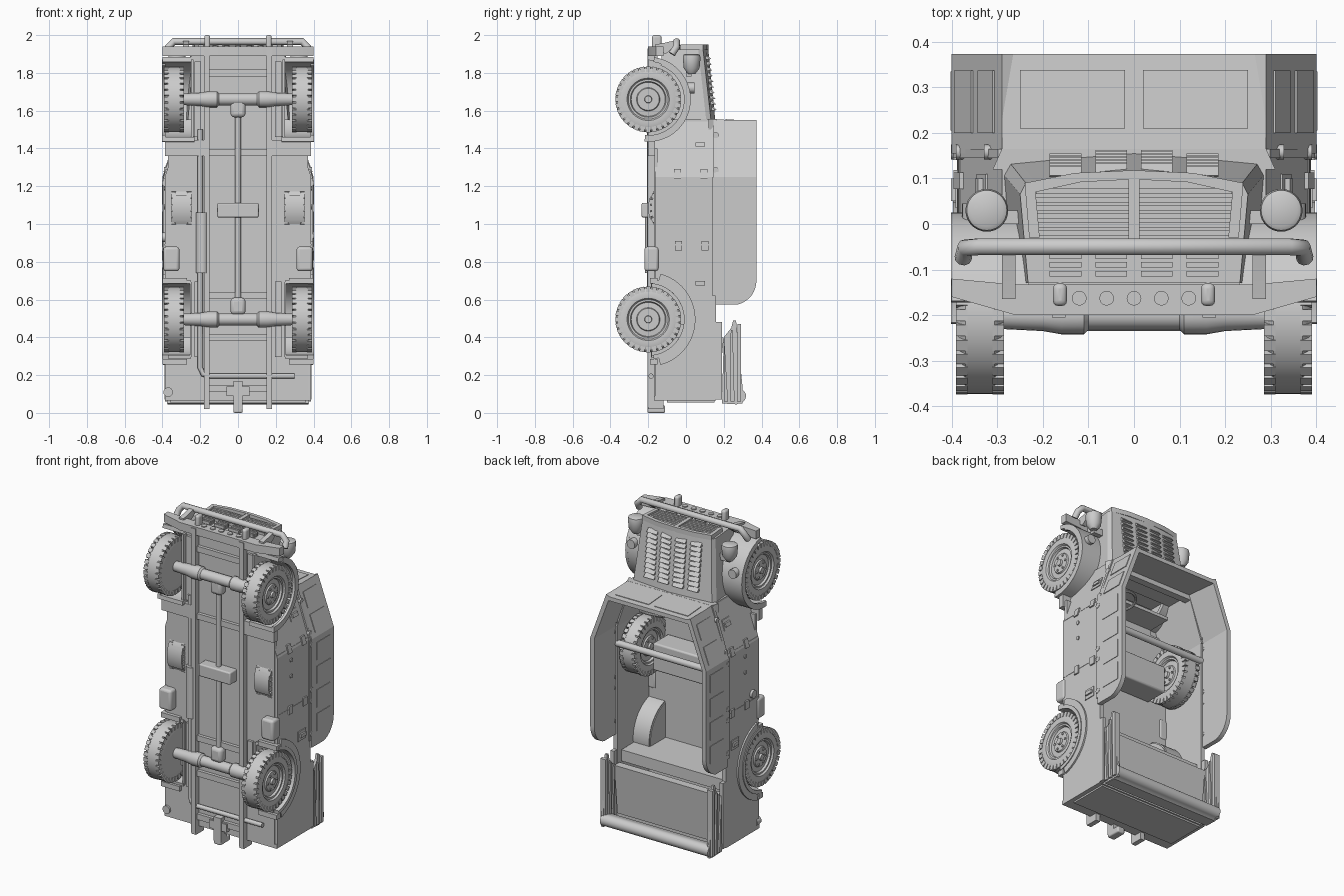
import bpy, bmesh
from math import sin, cos, pi, radians
from mathutils import Vector, Matrix

cube = bpy.data.objects.get("Cube")
if cube:
    bpy.data.objects.remove(cube, do_unlink=True)

paint = bpy.data.materials.new("plain_grey")
paint.use_nodes = True
GREY = (0.6, 0.6, 0.6, 1)
paint.diffuse_color = GREY
paint.node_tree.nodes["Principled BSDF"].inputs["Base Color"].default_value = GREY


def finish(name, bm):
    bmesh.ops.recalc_face_normals(bm, faces=bm.faces)
    me = bpy.data.meshes.new(name)
    bm.to_mesh(me)
    bm.free()
    me.materials.append(paint)
    ob = bpy.data.objects.new(name, me)
    bpy.context.scene.collection.objects.link(ob)
    return ob


def loft(name, rings):
    """Skin closed rings of 3D points and cap both ends."""
    bm = bmesh.new()
    vs = [[bm.verts.new(p) for p in ring] for ring in rings]
    n = len(vs[0])
    for a, b in zip(vs, vs[1:]):
        for i in range(n):
            bm.faces.new((a[i], a[(i + 1) % n], b[(i + 1) % n], b[i]))
    bm.faces.new(vs[0])
    bm.faces.new(vs[-1])
    return finish(name, bm)


def prism_x(name, pts, x0, x1):
    return loft(name, [[(x, y, z) for y, z in pts] for x in (x0, x1)])


def prism_z(name, pts, z0, z1):
    return loft(name, [[(x, y, z) for x, y in pts] for z in (z0, z1)])


def taper(z):
    """How far the body side has moved inwards at this height."""
    return max(0, z - 1.25) * .33


def side_plate(name, s, pts, x0, x1):
    """Plate on the body side that follows its taper."""
    return loft(name, [[(s * (x - taper(z)), y, z) for y, z in pts] for x in (x0, x1)])


def rect(y0, y1, z0, z1):
    return [(y0, z0), (y1, z0), (y1, z1), (y0, z1)]


def box(name, x0, x1, y0, y1, z0, z1, bevel=0):
    ob = prism_x(name, rect(y0, y1, z0, z1), x0, x1)
    if bevel:
        m = ob.modifiers.new("bevel", 'BEVEL')
        m.width, m.segments = bevel, 3


def lathe(name, profile, origin, axis, n=32):
    """Revolve (distance along axis, radius) pairs."""
    rot = Vector((0, 0, 1)).rotation_difference(Vector(axis)).to_matrix()
    rings = [[rot @ Vector((r * cos(2 * pi * i / n), r * sin(2 * pi * i / n), d)) + Vector(origin)
              for i in range(n)] for d, r in profile]
    return loft(name, rings)


def rod(name, a, b, r, n=16):
    a, b = Vector(a), Vector(b)
    return lathe(name, [(0, r), ((b - a).length, r)], a, (b - a).normalized(), n)


def pipe(name, pts, r):
    cu = bpy.data.curves.new(name, 'CURVE')
    cu.dimensions, cu.bevel_depth, cu.bevel_resolution, cu.use_fill_caps = '3D', r, 3, True
    sp = cu.splines.new('POLY')
    sp.points.add(len(pts) - 1)
    for p, co in zip(sp.points, pts):
        p.co = (*co, 1)
    cu.materials.append(paint)
    bpy.context.scene.collection.objects.link(bpy.data.objects.new(name, cu))


def arc(cz, r, a0, a1, n=24, cy=-0.2):
    """Arc in the yz plane, angle measured from +y towards +z, degrees."""
    return [(cy + r * cos(radians(a0 + (a1 - a0) * i / n)),
             cz + r * sin(radians(a0 + (a1 - a0) * i / n))) for i in range(n + 1)]


def band(name, cz, r0, r1, a0, a1, x0, x1):
    prism_x(name, arc(cz, r0, a0, a1) + arc(cz, r1, a1, a0), x0, x1)


FRONT, REAR = 1.66, 0.495


# Wheel with shoulder tread blocks, rim rings and bolts
def wheel(name, x, y, z, s):
    lathe(name + "_tyre", [(-.05, .1), (-.052, .142), (-.044, .162), (-.032, .173), (.032, .173), (.044, .162),
                           (.052, .142), (.05, .112), (.04, .105), (.04, .095), (.028, .09), (.03, .062),
                           (.038, .058), (.038, .02), (.05, .018), (.05, .008)], (x, y, z), (s, 0, 0), 48)
    bm = bmesh.new()
    for i in range(32):
        for side in (-1, 1):
            m = Matrix.Rotation(2 * pi * i / 32, 4, 'X') @ Matrix.Translation((side * .04, 0, .16))
            bmesh.ops.create_cube(bm, size=1, matrix=m @ Matrix.Diagonal((.025, .025, .029, 1)))
    finish(name + "_tread", bm).location = (x, y, z)
    for i in range(6):
        a = i * pi / 3
        c = (x + s * .03, y + .045 * cos(a), z + .045 * sin(a))
        lathe(name + "_bolt", [(0, .007), (.014, .007)], c, (s, 0, 0), 8)


# Parts found on both sides
lower_wall = [(-.165, .07), (.16, .07), (.16, 1.25), (-.165, 1.25)] + arc(REAR, .205, 80, -80)
upper_wall = [(-.165, 1.25), (.16, 1.25), (.16, 1.55)] + arc(FRONT, .222, -31, -80) + [(-.165, 1.44)]
for s in (-1, 1):
    side = "left" if s > 0 else "right"
    for cz, end in ((FRONT, "front"), (REAR, "rear")):
        wheel(f"{side}_{end}_wheel", s * .338, -.2, cz, s)
        lathe(f"{side}_{end}_axle", [(0, .032), (.1, .032), (.11, .042), (.16, .042), (.2, .035), (.3, .03)],
              (0, -.2, cz), (s, 0, 0), 20)
    wheel(side + "_spare_wheel", s * .3, -.02, 1.085, -s)
    prism_x(side + "_spare_cover", arc(1.085, .18, 158, 202, 10, -.02), s * .25, s * .35)
    prism_x(side + "_body_wall", lower_wall, s * .36, s * .387)
    side_plate(side + "_front_body_wall", s, upper_wall, .36, .387)
    band(side + "_front_fender", FRONT, .2, .225, -95, 82, s * .23, s * .4)
    band(side + "_fender_lip", FRONT, .19, .225, -95, 70, s * .385, s * .402)
    prism_x(side + "_fender_inner_wall", arc(FRONT, .21, -90, 90), s * .235, s * .25)
    band(side + "_rear_flare", REAR, .2, .25, -75, 75, s * .36, s * .397)
    band(side + "_rear_flare_rim", REAR, .19, .212, -82, 82, s * .36, s * .402)
    band(side + "_rear_wheel_well", REAR, .19, .207, -85, 85, s * .25, s * .37)
    prism_x(side + "_wheel_well_wall", arc(REAR, .2, -85, 85), s * .245, s * .255)
    for zz in (.27, .7):
        box(side + "_arch_end", s * .27, s * .4, -.19, -.15, zz - .015, zz + .015)
    # Side window frame, straight behind and angled towards the windscreen
    box(side + "_sill_rail", s * .375, s * .397, .14, .165, .62, 1.25)
    side_plate(side + "_corner_rail", s, rect(.145, .165, 1.25, 1.55), .36, .397)
    prism_x(side + "_side_screen", [(.155, 1.25), (.155, .575)]
            + arc(.7, .13, -75, 0, 8, cy=.243) + [(.373, 1.25)], s * .372, s * .4)
    corner = [(s * .4, 1.25), (s * .29, 1.55), (s * .265, 1.54), (s * .372, 1.25)]
    loft(side + "_corner_screen", [[(x, y, z) for x, z in corner] for y in (.155, .373)])
    for i in range(4):
        z0 = .66 + i * .148
        box(side + "_side_window", s * .4, s * .403, .205, .335, z0, z0 + .11)
    d, nrm = Vector((-s * .11, 0, .3)), Vector((s * .3, 0, .11)).normalized() * .004
    for t0, t1 in ((.08, .42), (.55, .85)):
        ps = [Vector((s * .4, y, 1.25)) + d * t for y, t in ((.2, t0), (.2, t1), (.337, t1), (.337, t0))]
        loft(side + "_corner_window", [ps, [p + nrm for p in ps]])
    # Hinges, handles, seams and steps on the body side
    for zz in (1.47, 1.285, 1.215, .935, .865, .66):
        t = taper(zz)
        rod(side + "_hinge", (s * (.37 - t), .158, zz), (s * (.402 - t), .158, zz), .016, 12)
    for zz in (1.19, 1.09):
        rod(side + "_stud", (s * .38, -.03, zz), (s * .393, -.03, zz), .012, 10)
    for y, zz in ((.095, 1.265), (-.045, 1.265), (.1, .885), (-.04, .885)):
        side_plate(side + "_strap", s, rect(y - .018, y + .018, zz - .025, zz + .025), .38, .396)
    for zz in (1.42, .685):
        side_plate(side + "_handle_plate", s, rect(.035, .11, zz - .03, zz + .03), .385, .392)
        side_plate(side + "_handle", s, rect(.05, .1, zz - .01, zz + .012), .39, .402)
    for zz in (1.262, .89):
        side_plate(side + "_door_seam", s, rect(-.16, .155, zz - .003, zz + .003), .386, .389)
    box(side + "_step", s * .31, s * .395, -.22, -.145, .75, .88, .015)
    prism_z(side + "_front_step", [(s * x, y) for x, y in ((.17, -.2), (.387, -.2), (.387, -.165), (.17, -.165))],
            1.36, 1.445)
    # Chassis rail, springs and rear pin
    box(side + "_chassis_rail", s * .15, s * .18, -.205, -.155, .03, 1.93)
    for cz in (FRONT, REAR):
        box(side + "_leaf_spring", s * .195, s * .23, -.185, -.165, cz - .2, cz + .2)
    box(side + "_rear_bracket", s * .15, s * .18, -.2, -.12, .02, .14)
    # Front lamps, hooks and guard posts
    lathe(side + "_headlight", [(0, .02), (.03, .042), (.085, .047), (.1, .044), (.105, .035)],
          (s * .323, .03, 1.795), (0, 0, 1), 28)
    box(side + "_headlight_bracket", s * .22, s * .32, .0, .03, 1.78, 1.82)
    rod(side + "_side_lamp", (s * .35, .0, 1.72), (s * .35, .045, 1.72), .028)
    box(side + "_tow_hook", s * .147, s * .178, -.18, -.13, 1.9, 2.0, .012)
    prism_x(side + "_guard_post", [(-.165, 1.935), (-.165, 1.95), (-.11, 1.96), (-.045, 1.975), (-.045, 1.945),
                                   (-.11, 1.9)], s * .26, s * .29)
    # Folded roof bows at the tail
    prism_x(side + "_roof_bow", [(.19, .05), (.2, .4), (.24, .45), (.25, .49), (.265, .49), (.3, .13), (.3, .05)],
            s * .36, s * .375)
    for k in range(3):
        y = .2 + k * .035
        prism_x(side + "_bow_bar", [(y, .06), (y + .022, .06), (y + .022 + .01 * k - .02, .41 + k * .03),
                                    (y + .002, .41 + k * .03)], s * .35, s * .387)
    box(side + "_bow_mount", s * .365, s * .388, .16, .19, .07, .48)
    # Bonnet louvres
    for col in (.05, .15):
        for i in range(10):
            z0 = 1.6 + i * .03
            y = .158 - (z0 - 1.56) * .108 - col * .07
            prism_x(side + "_louvre", [(y - .012, z0), (y + .012, z0 + .003), (y - .008, z0 + .024)],
                    s * (col - .035), s * (col + .035))
        for y in (-.115, -.095, -.077):
            box(side + "_grille_slot", s * col - .035, s * col + .035, y, y + .012, 1.92, 1.947)
    prism_x(side + "_windscreen_pane", [(.21, 1.555), (.338, 1.546), (.338, 1.535), (.21, 1.545)], s * .02, s * .25)

# Floor and tub ends
box("floor_centre", -.25, .25, -.17, -.15, .07, 1.9)
box("floor_middle", -.37, .37, -.17, -.15, .69, 1.4)
box("floor_rear", -.37, .37, -.17, -.15, .07, .29)
box("tail_panel", -.387, .387, -.17, .16, .065, .09)
box("tail_rib", -.36, .36, -.1, .15, .055, .07)
box("firewall", -.29, .29, -.01, .155, 1.53, 1.555)
box("firewall_lower", -.25, .25, -.16, .0, 1.43, 1.45)
prism_z("cowl", [(-.31, .12), (.31, .12), (.29, .165), (-.29, .165)], 1.5, 1.555)
prism_x("load_cover", [(.12, .09), (.17, .09), (.2, .4), (.15, .4)], -.355, .355)
box("rear_box", -.355, .355, -.15, .13, .4, .47)
box("seat_box", -.23, .23, -.15, .0, .95, 1.12, .01)
rod("roll_bar", (-.37, .15, 1.14), (.37, .15, 1.14), .02)
prism_x("rolled_cover", [(.19, .05), (.27, .045)] + arc(.09, .035, -90, 110, 12, .283) + [(.22, .105)], -.372, .372)

# Windscreen and steering wheel
prism_x("windscreen", [(.155, 1.555), (.373, 1.54), (.373, 1.515), (.155, 1.53)], -.29, .29)
bpy.ops.mesh.primitive_torus_add(location=(.16, .1, 1.36), rotation=(.4, 0, 0),
                                 major_radius=.07, minor_radius=.008, major_segments=28, minor_segments=8)
steer = bpy.context.object
steer.name = "steering_wheel"
steer.data.materials.append(paint)
rod("steering_column", (.16, .1, 1.36), (.16, .02, 1.53), .01, 10)


# Bonnet and grille
def section(w, top, shoulder, bottom, z):
    half = [(w * .93, bottom), (w, shoulder - .025), (w * .95, shoulder), (w * .55, top - .012)]
    pts = half + [(0, top)] + [(-x, y) for x, y in reversed(half)]
    return [(x, y, z) for x, y in pts]


loft("bonnet", [section(.285, .155, .132, -.13, 1.55), section(.25, .118, .09, -.13, 1.925)])
rim = [(-.23, -.03), (-.24, .09), (-.13, .112), (0, .118), (.13, .112), (.24, .09), (.23, -.03)]
prism_z("grille_frame", rim + [(x * .9, y - .02 if y > 0 else y) for x, y in reversed(rim)], 1.92, 1.95)
box("grille_post", -.012, .012, -.05, .1, 1.92, 1.948)
for i in range(7):
    box("grille_slat", -.215, .215, -.045 + i * .0185, -.033 + i * .0185, 1.92, 1.94)

# Bumper, guard bar and bumper bosses
prism_z("bumper", [(-.4, -.12), (-.26, -.133), (.26, -.133), (.4, -.12), (.4, -.16), (.26, -.2), (-.26, -.2),
                   (-.4, -.16)], 1.89, 1.94)
pipe("guard_bar", [(-.375, -.075, 1.9), (-.37, -.052, 1.935), (-.34, -.05, 1.966), (.34, -.05, 1.966),
                   (.37, -.052, 1.935), (.375, -.075, 1.9)], .019)
for i in range(-2, 3):
    rod("bumper_boss", (i * .06, -.163, 1.93), (i * .06, -.163, 1.946), .016)

# Drive line, exhaust and tow bar
rod("drive_shaft", (0, -.19, .55), (0, -.19, 1.6), .016)
box("transfer_case", -.11, .11, -.235, -.16, 1.035, 1.112, .008)
for z0, z1 in ((.52, .61), (1.565, 1.66)):
    box("differential", -.04, .04, -.225, -.165, z0, z1, .02)
rod("silencer", (-.19, -.185, .74), (-.19, -.185, 1.06), .032)
pipe("exhaust_pipe", [(-.2, -.185, 1.5), (-.2, -.185, .24), (-.185, -.185, .205), (-.15, -.185, .195),
                      (.3, -.185, .195)], .014)
for zz in (.13, .4, .62, 1.38, 1.8):
    box("cross_member", -.16, .16, -.19, -.16, zz - .018, zz + .018)
box("tow_bar", -.06, .06, -.2, -.15, .09, .14)
box("tow_hitch", -.025, .025, -.205, -.15, .02, .17)
box("tow_hook", -.025, .025, -.205, -.11, 0, .04, .008)
rod("fuel_cap", (-.38, -.1, .93), (-.402, -.1, .93), .025)
rod("tail_lamp", (-.37, -.18, .11), (-.37, -.14, .11), .025)

# Smooth round parts, keep hard edges sharp
bpy.ops.object.select_all(action='DESELECT')
for ob in bpy.context.scene.objects:
    if ob.type == 'MESH':
        ob.select_set(True)
        bpy.context.view_layer.objects.active = ob
bpy.ops.object.shade_smooth_by_angle(angle=radians(32))
